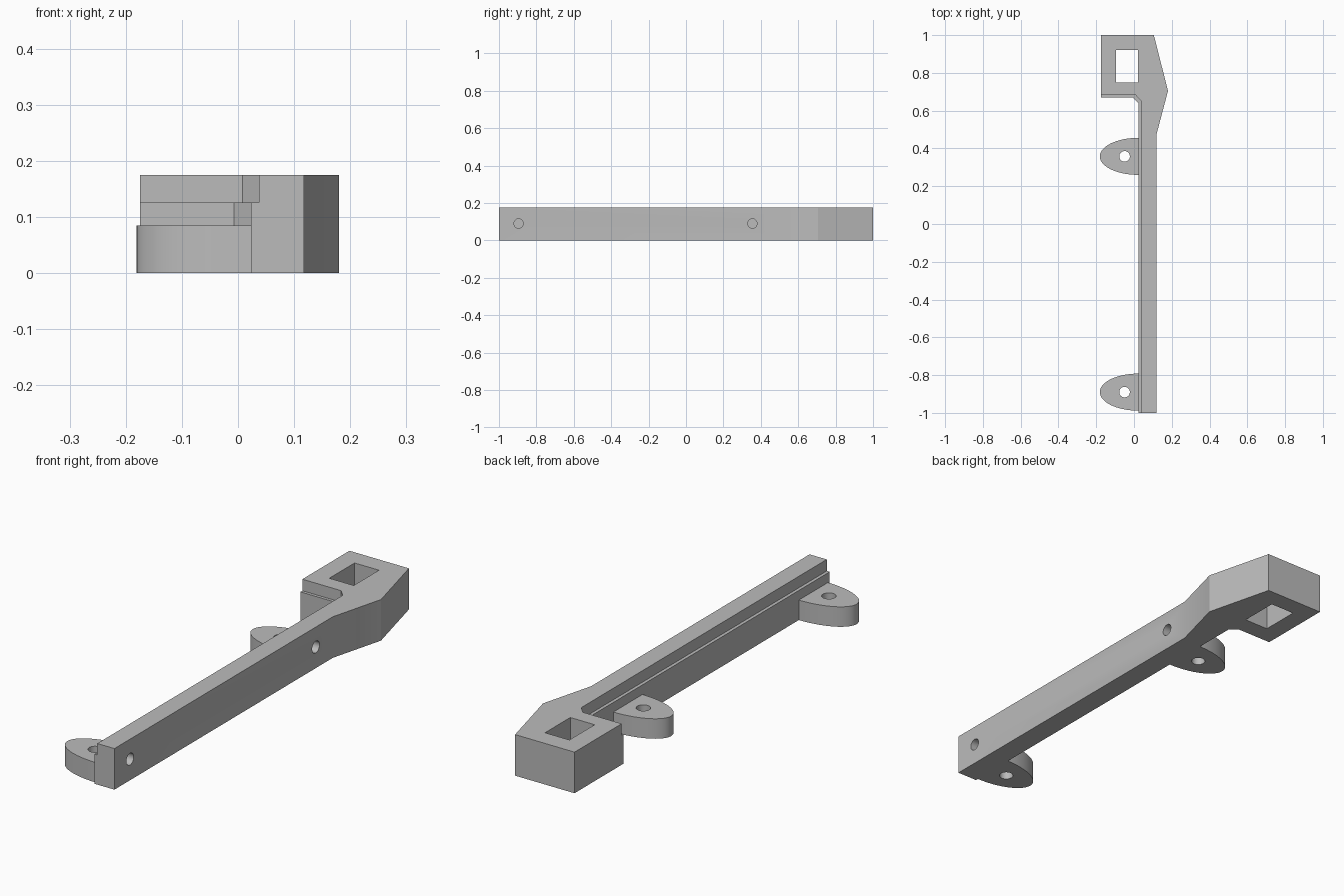
import bpy
import bmesh
import math
from mathutils import Matrix

cube = bpy.data.objects.get("Cube")
if cube:
    bpy.data.objects.remove(cube, do_unlink=True)

HEIGHT = 0.175
EAR_HEIGHT = 0.085
BAR_INNER, BAR_OUTER = 0.023, 0.118

grey = bpy.data.materials.new("plain grey")
grey.use_nodes = True
grey.diffuse_color = (0.5, 0.5, 0.5, 1)
grey.node_tree.nodes["Principled BSDF"].inputs["Base Color"].default_value = grey.diffuse_color


def finish(name, bm):
    bmesh.ops.recalc_face_normals(bm, faces=bm.faces)
    mesh = bpy.data.meshes.new(name)
    bm.to_mesh(mesh)
    bm.free()
    mesh.materials.append(grey)
    obj = bpy.data.objects.new(name, mesh)
    bpy.context.collection.objects.link(obj)
    return obj


def prism(name, outline, bottom, top):
    bm = bmesh.new()
    face = bm.faces.new([bm.verts.new((x, y, bottom)) for x, y in outline])
    extruded = bmesh.ops.extrude_face_region(bm, geom=[face])["geom"]
    verts = [v for v in extruded if isinstance(v, bmesh.types.BMVert)]
    bmesh.ops.translate(bm, verts=verts, vec=(0, 0, top - bottom))
    return finish(name, bm)


def cylinder(name, centre, radius, depth, sideways=False):
    bm = bmesh.new()
    turn = Matrix.Rotation(math.pi / 2 if sideways else 0, 4, "Y")
    bmesh.ops.create_cone(bm, cap_ends=True, segments=32, radius1=radius, radius2=radius,
                          depth=depth, matrix=Matrix.Translation(centre) @ turn)
    return finish(name, bm)


def cut(target, cutter):
    cutter.hide_render = True
    mod = target.modifiers.new("cut", "BOOLEAN")
    mod.operation = "DIFFERENCE"
    mod.solver = "EXACT"
    mod.object = cutter
    bpy.context.view_layer.objects.active = target
    bpy.ops.object.modifier_apply(modifier=mod.name)
    bpy.data.objects.remove(cutter, do_unlink=True)


def smooth(obj):
    bpy.ops.object.select_all(action="DESELECT")
    obj.select_set(True)
    bpy.context.view_layer.objects.active = obj
    bpy.ops.object.shade_smooth_by_angle(angle=math.radians(20))


# Long bar with the offset head at the back
lower_edge = [(-0.175, 0.67), (-0.007, 0.67), (BAR_INNER, 0.64), (BAR_INNER, -1)]
outer_edge = [(BAR_OUTER, -1), (BAR_OUTER, 0.47), (0.18, 0.705), (0.105, 1), (-0.175, 1)]
arm = prism("arm_and_head", lower_edge + outer_edge, 0, HEIGHT)

# Shallow step along the upper inner edge, following the corner of the head
upper_edge = [(0.037, -1.1), (0.037, 0.652), (0.008, 0.683), (-0.3, 0.683)]
step_outer = [(-0.3, 0.6), (-0.1, 0.6), (-0.1, -1.1)]
cut(arm, prism("step_cutter", upper_edge + step_outer, 0.126, 0.3))

# Rectangular socket through the head
socket = [(-0.095, 0.75), (0.02, 0.75), (0.02, 0.92), (-0.095, 0.92)]
cut(arm, prism("socket_cutter", socket, -0.1, 0.3))

# Blind screw holes in the outer side
for y in (-0.895, 0.355):
    cut(arm, cylinder("screw_cutter", (BAR_OUTER, y, 0.09), 0.025, 0.14, True))
smooth(arm)

# Half-oval mounting ears with vertical holes
for label, y in (("front", -0.89), ("back", 0.358)):
    outline = []
    for i in range(33):
        a = math.pi / 2 + math.pi * i / 32
        outline.append((BAR_INNER + 0.204 * math.cos(a), y + 0.098 * math.sin(a)))
    ear = prism(label + "_mounting_ear", outline, 0, EAR_HEIGHT)
    cut(ear, cylinder("ear_cutter", (-0.05, y, 0.05), 0.028, 0.3))
    smooth(ear)
